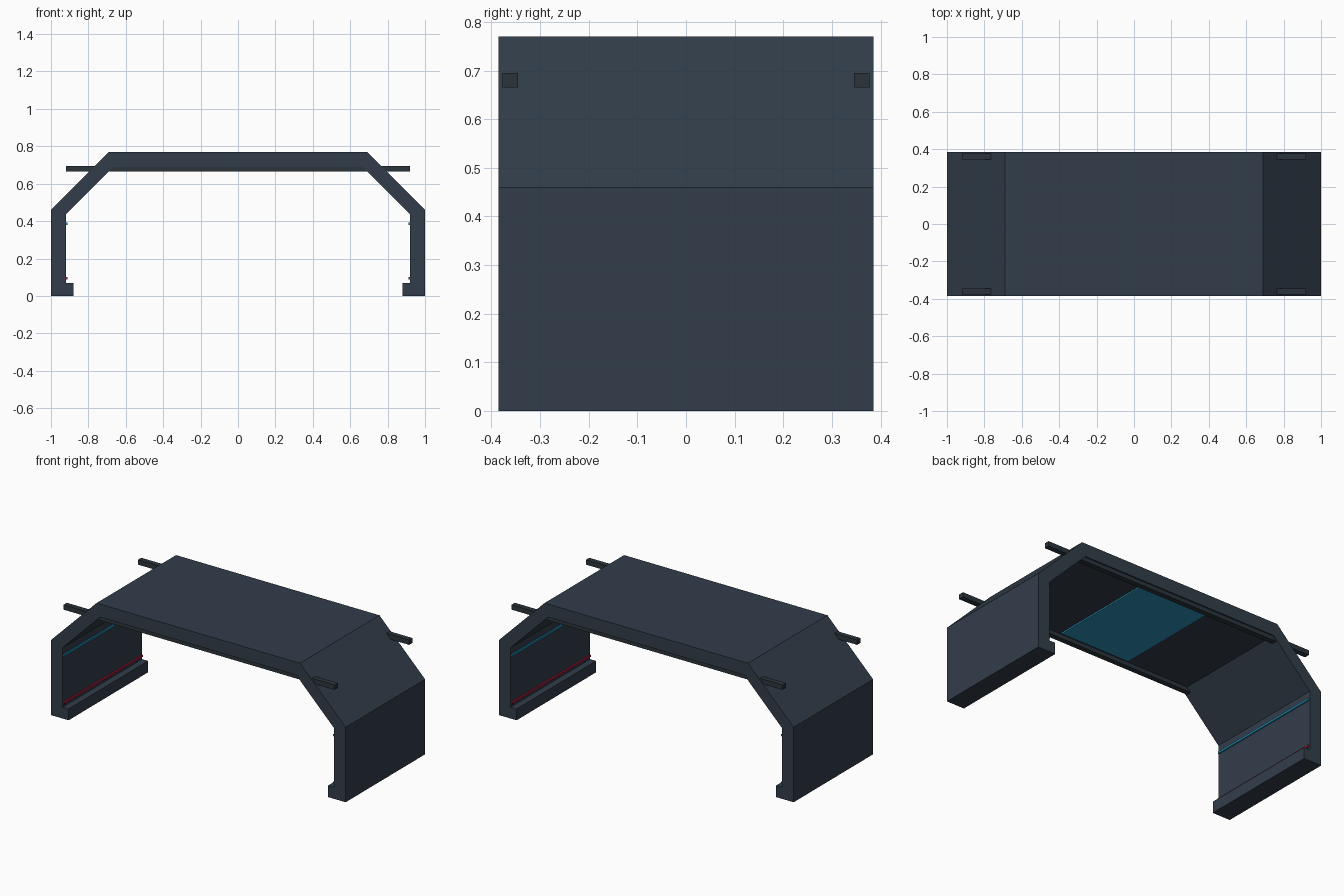
import bpy, bmesh

old = bpy.data.objects.get("Cube")
if old:
    bpy.data.objects.remove(old, do_unlink=True)

HALF_DEPTH = 0.385


def material(name, r, g, b):
    """Flat material from 0-255 display values, stored as linear."""
    def lin(c):
        c /= 255
        return c / 12.92 if c <= 0.04045 else ((c + 0.055) / 1.055) ** 2.4
    colour = (lin(r), lin(g), lin(b), 1)
    m = bpy.data.materials.new(name)
    m.use_nodes = True
    m.diffuse_color = colour
    m.node_tree.nodes["Principled BSDF"].inputs["Base Color"].default_value = colour
    return m


def extrude_profile(name, points, y0, y1, mat):
    """Closed x-z outline extruded along y."""
    bm = bmesh.new()
    face = bm.faces.new([bm.verts.new((x, y0, z)) for x, z in points])
    res = bmesh.ops.extrude_face_region(bm, geom=[face])
    verts = [v for v in res["geom"] if isinstance(v, bmesh.types.BMVert)]
    bmesh.ops.translate(bm, verts=verts, vec=(0, y1 - y0, 0))
    bmesh.ops.recalc_face_normals(bm, faces=bm.faces)
    mesh = bpy.data.meshes.new(name)
    bm.to_mesh(mesh)
    bm.free()
    mesh.materials.append(mat)
    obj = bpy.data.objects.new(name, mesh)
    bpy.context.collection.objects.link(obj)
    return obj


def box(name, x0, x1, y0, y1, z0, z1, mat):
    return extrude_profile(name, [(x0, z0), (x1, z0), (x1, z1), (x0, z1)], y0, y1, mat)


slate = material("dark slate", 50, 61, 74)
steel = material("dark steel", 43, 53, 60)
blue = material("blue light", 34, 138, 180)
panel_blue = material("ceiling blue", 46, 148, 186)
red = material("red light", 172, 30, 62)

# Arch shell: half outline mirrored across the centre
half = [(0.69, 0.77), (1, 0.46), (1, 0), (0.88, 0), (0.88, 0.07),
        (0.92, 0.07), (0.92, 0.435), (0.665, 0.69)]
outline = half + [(-x, z) for x, z in reversed(half)]
extrude_profile("arch_shell", outline, -HALF_DEPTH, HALF_DEPTH, slate)

# Cross bars running under the roof and out through the slopes
for name, y in (("front_bar", -0.361), ("back_bar", 0.361)):
    box(name, -0.92, 0.92, y - 0.016, y + 0.016, 0.665, 0.695, steel)

# Ceiling light panel
box("ceiling_panel", -0.235, 0.235, -0.33, 0.33, 0.682, 0.691, panel_blue)

# Light strips along the inner walls
for side, s in (("left", 1), ("right", -1)):
    x0, x1 = sorted((s * 0.912, s * 0.922))
    for label, z, mat in (("upper", 0.386, blue), ("lower", 0.095, red)):
        box(f"{side}_{label}_strip", x0, x1, -0.38, 0.38, z - 0.006, z + 0.006, mat)
